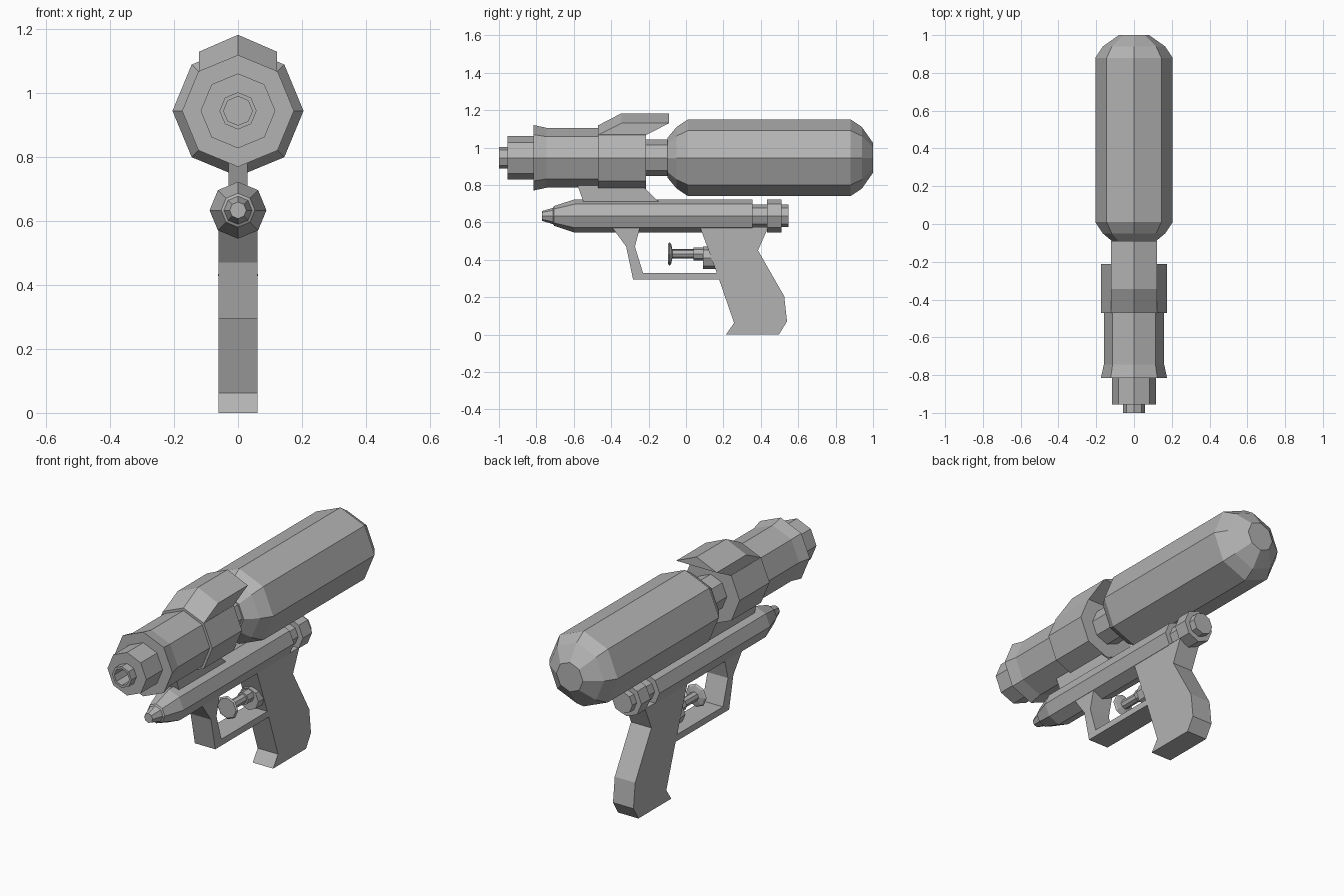
import bpy, bmesh
from math import sin, cos, pi

if "Cube" in bpy.data.objects:
    bpy.data.objects.remove(bpy.data.objects["Cube"])

# Dark grey plastic for every part
grey = bpy.data.materials.new("dark_grey")
grey.diffuse_color = (0.45, 0.45, 0.45, 1)
grey.use_nodes = True
grey.node_tree.nodes["Principled BSDF"].inputs["Base Color"].default_value = grey.diffuse_color


def finish(bm, name):
    bmesh.ops.recalc_face_normals(bm, faces=bm.faces)
    me = bpy.data.meshes.new(name)
    bm.to_mesh(me)
    bm.free()
    me.materials.append(grey)
    ob = bpy.data.objects.new(name, me)
    bpy.context.collection.objects.link(ob)
    return ob


def lathe(name, z, profile, sides=8):
    """Turn (y, radius) points around a y-parallel axis at height z, capped at both ends."""
    bm = bmesh.new()
    rings = [[bm.verts.new((r * cos(2 * pi * i / sides), y, z + r * sin(2 * pi * i / sides)))
              for i in range(sides)] for y, r in profile]
    for a, b in zip(rings, rings[1:]):
        for i in range(sides):
            j = (i + 1) % sides
            bm.faces.new((a[i], a[j], b[j], b[i]))
    bm.faces.new(rings[0])
    bm.faces.new(rings[-1])
    return finish(bm, name)


def prism(name, half, outline):
    """Extrude a (y, z) outline across x from -half to +half."""
    bm = bmesh.new()
    face = bm.faces.new([bm.verts.new((-half, y, z)) for y, z in outline])
    out = bmesh.ops.extrude_face_region(bm, geom=[face])
    verts = [v for v in out["geom"] if isinstance(v, bmesh.types.BMVert)]
    bmesh.ops.translate(bm, verts=verts, vec=(2 * half, 0, 0))
    return finish(bm, name)


AXIS = 0.945      # upper barrel and tank
TUBE = 0.634      # lower pump tube
TRIG = 0.431      # trigger plunger

# Upper line: tank, neck, barrel and nozzle
lathe("water_tank", AXIS, [(-0.10, 0.105), (-0.05, 0.165), (0.01, 0.205), (0.88, 0.205),
                           (0.94, 0.165), (1.0, 0.08)])
lathe("tank_neck", AXIS, [(-0.23, 0.097), (-0.09, 0.097)])
lathe("barrel", AXIS, [(-0.815, 0.175), (-0.745, 0.16), (-0.46, 0.16)])
lathe("rear_collar", AXIS, [(-0.47, 0.174), (-0.213, 0.174)])
lathe("nozzle", AXIS, [(-0.88, 0.045), (-1.0, 0.045), (-1.0, 0.058), (-0.955, 0.058),
                       (-0.955, 0.117), (-0.80, 0.117)])

# Roof-shaped fin on top of the collar
bm = bmesh.new()
for y, low, peak in [(-0.47, 1.067, 1.118), (-0.345, 1.13, 1.183),
                     (-0.09, 1.13, 1.183), (-0.213, 1.067, None)]:
    for x in (-0.122, 0.122):
        bm.verts.new((x, y, low))
    if peak:
        bm.verts.new((0, y, peak))
bmesh.ops.convex_hull(bm, input=bm.verts)
bmesh.ops.dissolve_limit(bm, angle_limit=0.02, verts=bm.verts, edges=bm.edges)
finish(bm, "top_fin")

# Pylon joining barrel and lower tube
prism("pylon", 0.029, [(-0.588, 0.82), (-0.545, 0.70), (-0.135, 0.70), (-0.26, 0.82)])

# Lower tube with stepped nose and end cap
lathe("lower_tube", TUBE, [(-0.77, 0.026), (-0.71, 0.044), (-0.705, 0.053), (-0.595, 0.089),
                           (0.355, 0.089), (0.355, 0.06), (0.432, 0.06), (0.432, 0.089),
                           (0.51, 0.089), (0.51, 0.06), (0.547, 0.06)])

# Grip and trigger guard
prism("grip", 0.0615, [(0.075, 0.574), (0.17, 0.315), (0.257, 0.062), (0.214, 0), (0.497, 0),
                       (0.54, 0.07), (0.525, 0.205), (0.385, 0.45), (0.44, 0.574)])
prism("trigger_guard", 0.0615, [(-0.396, 0.574), (-0.32, 0.47), (-0.283, 0.295), (0.18, 0.295),
                                (0.17, 0.33), (-0.23, 0.33), (-0.273, 0.47), (-0.246, 0.574)])

# Plunger trigger and its holder
lathe("trigger", TRIG, [(-0.095, 0.055), (-0.088, 0.063), (-0.08, 0.055), (-0.073, 0.025),
                        (0.04, 0.025), (0.04, 0.034), (0.10, 0.034)])
lathe("trigger_holder", 0.41, [(0.09, 0.06), (0.17, 0.06)])
